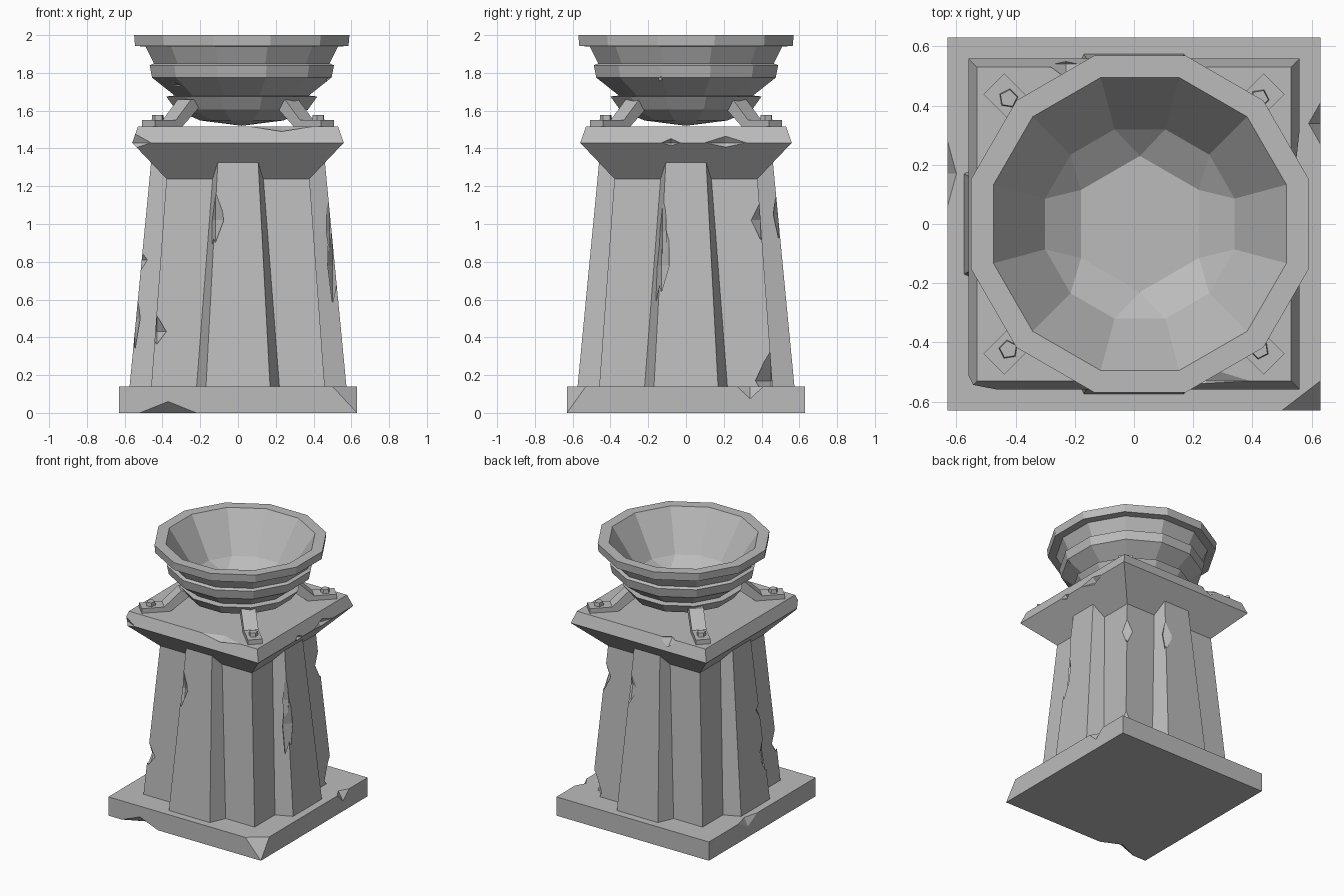
import bpy, bmesh
from math import sin, cos, pi, radians
from mathutils import Matrix, Vector

cube = bpy.data.objects.get("Cube")
if cube:
    bpy.data.objects.remove(cube)

stone = bpy.data.materials.new("grey stone")
stone.use_nodes = True
stone.diffuse_color = (0.5, 0.5, 0.5, 1)
stone.node_tree.nodes["Principled BSDF"].inputs["Base Color"].default_value = (0.5, 0.5, 0.5, 1)


def finish(bm, name):
    bmesh.ops.recalc_face_normals(bm, faces=bm.faces)
    mesh = bpy.data.meshes.new(name)
    bm.to_mesh(mesh)
    bm.free()
    mesh.materials.append(stone)
    obj = bpy.data.objects.new(name, mesh)
    bpy.context.collection.objects.link(obj)
    return obj


def bridge(bm, a, b):
    n = len(a)
    for i in range(n):
        bm.faces.new((a[i], a[(i + 1) % n], b[(i + 1) % n], b[i]))


def loft(name, sections):
    """Closed solid through a stack of (outline, height) sections."""
    bm = bmesh.new()
    rings = [[bm.verts.new((x, y, z)) for x, y in outline] for outline, z in sections]
    for a, b in zip(rings, rings[1:]):
        bridge(bm, a, b)
    bm.faces.new(rings[0])
    bm.faces.new(rings[-1])
    return finish(bm, name)


def square(h):
    return [(h, h), (-h, h), (-h, -h), (h, -h)]


def chip(target, chips):
    """Knock diamond-shaped chips (centre, radii) out of a part."""
    for centre, radii in chips:
        bm = bmesh.new()
        bmesh.ops.create_icosphere(bm, subdivisions=1, radius=1)
        bmesh.ops.delete(bm, geom=bm.verts[:], context='VERTS')
        tips = [bm.verts.new(Vector(centre) + s * radii[k] * Vector([j == k for j in range(3)]))
                for k in range(3) for s in (1, -1)]
        for i in (0, 1):
            for j in (2, 3):
                for k in (4, 5):
                    bm.faces.new((tips[i], tips[j], tips[k]))
        cutter = finish(bm, "chip_cutter")
        cutter.hide_render = True
        mod = target.modifiers.new("chip", 'BOOLEAN')
        mod.operation, mod.solver, mod.object = 'DIFFERENCE', 'EXACT', cutter
        bpy.context.view_layer.update()
        graph = bpy.context.evaluated_depsgraph_get()
        target.data = bpy.data.meshes.new_from_object(target.evaluated_get(graph))
        target.modifiers.clear()
        bpy.data.objects.remove(cutter)


# Base slab
base = loft("base_slab", [(square(0.63), 0), (square(0.63), 0.14)])
chip(base, [
    ((0.63, -0.63, 0.14), (0.13, 0.10, 0.14)),
    ((-0.37, -0.63, 0), (0.15, 0.07, 0.06)),
    ((-0.63, 0.17, 0.14), (0.03, 0.11, 0.06)),
    ((0.63, 0.34, 0.14), (0.04, 0.07, 0.065)),
])


# Tapered column with a raised panel on every side
def column_outline(core, panel, foot, face):
    pts = []
    for k in range(4):
        c, s = round(cos(k * pi / 2)), round(sin(k * pi / 2))
        for x, y in ((core, -core), (core, -foot), (panel, -face), (panel, face), (core, foot)):
            pts.append((c * x - s * y, s * x + c * y))
    return pts


column = loft("column", [(column_outline(0.46, 0.575, 0.22, 0.17), 0.13),
                         (column_outline(0.37, 0.457, 0.125, 0.105), 1.36)])
chip(column, [
    ((-0.12, -0.485, 1.02), (0.05, 0.04, 0.20)),
    ((0.50, -0.13, 0.78), (0.04, 0.06, 0.40)),
    ((-0.515, -0.14, 0.81), (0.035, 0.05, 0.06)),
    ((-0.545, -0.15, 0.50), (0.03, 0.06, 0.20)),
    ((-0.43, -0.43, 0.43), (0.06, 0.05, 0.09)),
    ((0.485, -0.125, 0.96), (0.03, 0.03, 0.26)),
    ((0.12, 0.49, 1.05), (0.06, 0.035, 0.16)),
    ((0.45, 0.45, 0.17), (0.08, 0.09, 0.17)),
    ((0.395, 0.395, 1.02), (0.05, 0.05, 0.12)),
])

# Capital
capital = loft("capital", [(square(0.37), 1.23), (square(0.56), 1.43), (square(0.53), 1.515)])
chip(capital, [
    ((0.23, -0.53, 1.515), (0.16, 0.05, 0.03)),
    ((0.56, -0.08, 1.43), (0.03, 0.05, 0.03)),
    ((0.56, 0.21, 1.43), (0.04, 0.11, 0.05)),
    ((-0.56, -0.56, 1.43), (0.10, 0.05, 0.09)),
    ((-0.23, 0.54, 1.51), (0.07, 0.05, 0.06)),
])

# Twelve-sided bowl: (flat-to-centre distance, height) from underside to inner floor
PROFILE = [(0.22, 1.548), (0.35, 1.605), (0.40, 1.675), (0.355, 1.68), (0.475, 1.775),
           (0.488, 1.84), (0.465, 1.85), (0.51, 1.94), (0.565, 1.942), (0.57, 2.0),
           (0.495, 2.0), (0.32, 1.72)]
CX = 0.02
bm = bmesh.new()
rings = []
for r, z in PROFILE:
    r /= cos(pi / 12)
    rings.append([bm.verts.new((CX + r * cos(radians(15 + 30 * i)), r * sin(radians(15 + 30 * i)), z))
                  for i in range(12)])
for a, b in zip(rings, rings[1:]):
    bridge(bm, a, b)
tip = bm.verts.new((CX, 0, 1.52))
for i in range(12):
    bm.faces.new((rings[0][i], rings[0][(i + 1) % 12], tip))
floor = [bm.verts.new((CX + 0.23 * cos(radians(30 + 60 * i)), 0.23 * sin(radians(30 + 60 * i)), 1.64))
         for i in range(6)]
inner = rings[-1]
for i in range(6):
    a, b, c = inner[2 * i], inner[2 * i + 1], inner[(2 * i + 2) % 12]
    bm.faces.new((a, b, floor[i]))
    bm.faces.new((b, c, floor[(i + 1) % 6], floor[i]))
bm.faces.new(floor)
bowl = finish(bm, "bowl")
chip(bowl, [
    ((0.22, -0.41, 1.718), (0.09, 0.04, 0.016)),
    ((-0.35, -0.26, 1.735), (0.06, 0.05, 0.02)),
    ((0.47, -0.13, 1.775), (0.03, 0.03, 0.02)),
])

# Four diagonal brackets, each a bent strap with a five-sided bolt
STRAP = [(0.67, 1.51), (0.67, 1.55), (0.515, 1.55), (0.40, 1.66), (0.33, 1.66),
         (0.33, 1.625), (0.475, 1.51)]
for k, side in enumerate(("back_left", "back_right", "front_right", "front_left")):
    turn = Matrix.Rotation(pi / 4 + k * pi / 2, 4, 'Z')
    bm = bmesh.new()
    edges = [[bm.verts.new((r, w, z)) for r, z in STRAP] for w in (-0.05, 0.05)]
    bridge(bm, *edges)
    for loop in edges:
        bm.faces.new(loop)
    bm.transform(turn)
    finish(bm, side + "_bracket")
    bm = bmesh.new()
    bmesh.ops.create_cone(bm, cap_ends=True, segments=5, radius1=0.034, radius2=0.03, depth=0.035,
                          matrix=turn @ Matrix.Translation((0.6, 0, 1.56)))
    finish(bm, side + "_bolt")
